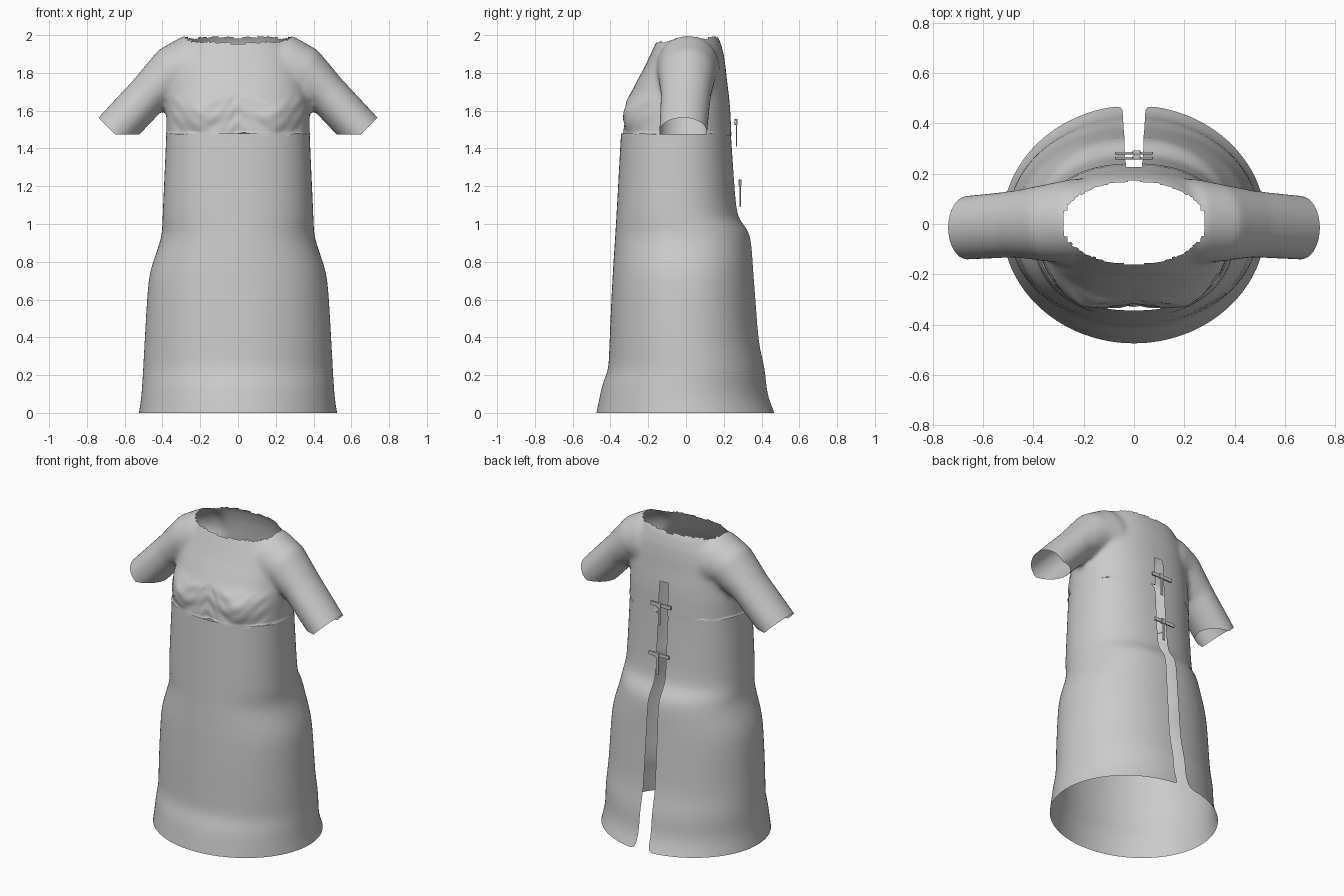
import bpy, bmesh
from math import sin, cos, pi, asin, exp, copysign
from mathutils import Vector

if "Cube" in bpy.data.objects:
    bpy.data.objects.remove(bpy.data.objects["Cube"])


def make_object(name, bm, smooth=True):
    mesh = bpy.data.meshes.new(name)
    bm.to_mesh(mesh)
    bm.free()
    for p in mesh.polygons:
        p.use_smooth = smooth
    ob = bpy.data.objects.new(name, mesh)
    bpy.context.collection.objects.link(ob)
    return ob


def loft(bm, rings, closed):
    """Skin a list of point rings; closed rings also get end caps."""
    rows = [[bm.verts.new(p) for p in r] for r in rings]
    n = len(rows[0])
    for a, b in zip(rows, rows[1:]):
        for i in range(n if closed else n - 1):
            j = (i + 1) % n
            bm.faces.new((a[i], a[j], b[j], b[i]))
    if closed:
        bm.faces.new(rows[0][::-1])
        bm.faces.new(rows[-1])


def section(z, w, yf, yb, power, gap=None, n=64):
    """Horizontal superellipse; gap opens it at the back centre."""
    yc, hy = (yf + yb) / 2, (yb - yf) / 2
    e = 2 / power
    a0 = asin((gap / w) ** (1 / e)) if gap else 0
    pts = []
    for i in range(n + 1 if gap else n):
        a = a0 + (2 * pi - 2 * a0) * i / n
        s, c = sin(a), cos(a)
        pts.append((w * copysign(abs(s) ** e, s), yc + hy * copysign(abs(c) ** e, c), z))
    return pts


# Skirt: z, half width, front y, back y
profile = [
    (0, .525, -.475, .472), (.08, .512, -.458, .435), (.16, .507, -.442, .425),
    (.22, .503, -.412, .420), (.30, .499, -.408, .403), (.37, .495, -.405, .385),
    (.55, .485, -.398, .372), (.70, .475, -.390, .360), (.77, .460, -.386, .355),
    (.85, .432, -.381, .350), (.92, .408, -.376, .343), (.97, .402, -.373, .328),
    (1.02, .400, -.370, .285), (1.07, .398, -.367, .266), (1.25, .390, -.357, .253),
    (1.40, .383, -.349, .243), (1.48, .380, -.344, .238)]
bm = bmesh.new()
loft(bm, [section(z, w, f, b, 2 + .3 * z / 1.48, .045 - .012 * z / 1.48)
          for z, w, f, b in profile], False)
bmesh.ops.recalc_face_normals(bm, faces=bm.faces)
skirt = make_object("skirt", bm)
skirt.modifiers.new("Subdivision", 'SUBSURF').levels = 1
skirt.modifiers[0].render_levels = 1

# Bodice: torso and sleeve solids, fused by remeshing
bm = bmesh.new()
torso = [(1.36, .385, -.340, .245), (1.50, .380, -.335, .240), (1.60, .378, -.330, .235),
         (1.66, .372, -.320, .230), (1.70, .365, -.288, .225), (1.76, .355, -.258, .217),
         (1.83, .340, -.220, .210), (1.90, .310, -.187, .200), (1.97, .270, -.155, .180),
         (2.02, .240, -.120, .150)]
loft(bm, [section(*t, 2.3) for t in torso], True)
# Sleeve rings: centre x, z, half height, half depth, centre y, axis direction
sleeve = [(.10, 1.80, .190, .165, .01, (1, 0)), (.24, 1.815, .192, .170, .01, (.95, -.25)),
          (.34, 1.80, .148, .155, .005, (.83, -.55)), (.47, 1.69, .112, .134, .0, (.7, -.71)),
          (.66, 1.487, .111, .128, -.015, (.7, -.71)), (.74, 1.401, .111, .127, -.02, (.7, -.71))]
for side in (1, -1):
    rings = []
    for x, z, h, d, y, (dx, dz) in sleeve:
        rings.append([(side * (x - dz * h * sin(a)), y + d * cos(a), z + dx * h * sin(a))
                      for a in (2 * pi * i / 32 for i in range(32))])
    loft(bm, rings, True)
    bmesh.ops.recalc_face_normals(bm, faces=bm.faces)
solid = make_object("bodice_solid", bm)
rm = solid.modifiers.new("Remesh", 'REMESH')
rm.mode, rm.voxel_size = 'VOXEL', .016
sm = solid.modifiers.new("Smooth", 'SMOOTH')
sm.factor, sm.iterations = .5, 10
mesh = bpy.data.meshes.new_from_object(solid.evaluated_get(bpy.context.evaluated_depsgraph_get()))
bpy.data.objects.remove(solid)
bm = bmesh.new()
bm.from_mesh(mesh)


def cut(co, no, clear=True):
    bmesh.ops.bisect_plane(bm, geom=bm.verts[:] + bm.edges[:] + bm.faces[:],
                           plane_co=co, plane_no=no, clear_outer=clear)


# Open the cuffs, hem, back slit and neckline
for side in (1, -1):
    cut((side * .66, 0, 1.485), (side * .70, 0, -.71))
    cut((side * .032, 0, 0), (1, 0, 0), False)
cut((0, 0, 1.475), (0, 0, -1))
cut((0, 0, 1.68), (0, 0, 1), False)


def removed(c):
    slit = abs(c.x) < .032 and c.y > 0 and c.z < 1.68
    neck = c.z > 1.85 and (c.x / .287) ** 2 + ((c.y - .005) / .165) ** 2 < 1
    return slit or neck


bmesh.ops.delete(bm, geom=[f for f in bm.faces if removed(f.calc_center_median())],
                 context='FACES')

# Bust shaping, creases and uneven lower hem
for v in bm.verts:
    x, y, z = v.co
    if y < -.1 and z < 1.72 and abs(x) < .39:
        k = min(1, max(0, (1.70 - z) / .05)) * min(1, (-.1 - y) / .1)
        bump = exp(-((abs(x) - .22) / .09) ** 2 - ((z - 1.58) / .07) ** 2)
        crease = sin(70 * z + 9 * sin(9 * abs(x))) * sin(31 * abs(x) + 1)
        v.co.y -= k * (.03 * bump + .004 * crease - .012 * exp(-(x / .08) ** 2))
    if z < 1.4751 and abs(x) < .42:
        v.co.z += .008 * sin(19 * x + 1) + .005 * sin(47 * x) - .004
        v.co.x *= 1.008
        v.co.y -= .006 if y < 0 else 0
bodice = make_object("bodice_with_sleeves", bm)


# Back ties: a cross band with a hanging strand
def box(bm, centre, size):
    vs = bmesh.ops.create_cube(bm, size=1)["verts"]
    for v in vs:
        v.co = Vector(c * s for c, s in zip(v.co, size)) + Vector(centre)


for name, y, z in (("upper_tie", .265, 1.54), ("lower_tie", .285, 1.22)):
    bm = bmesh.new()
    box(bm, (0, y - .003, z), (.15, .010, .024))
    box(bm, (.008, y + .002, z - .065), (.018, .006, .13))
    box(bm, (.01, y, z), (.03, .016, .032))
    tie = make_object(name, bm, False)
    bevel = tie.modifiers.new("Bevel", 'BEVEL')
    bevel.width, bevel.segments = .002, 2
